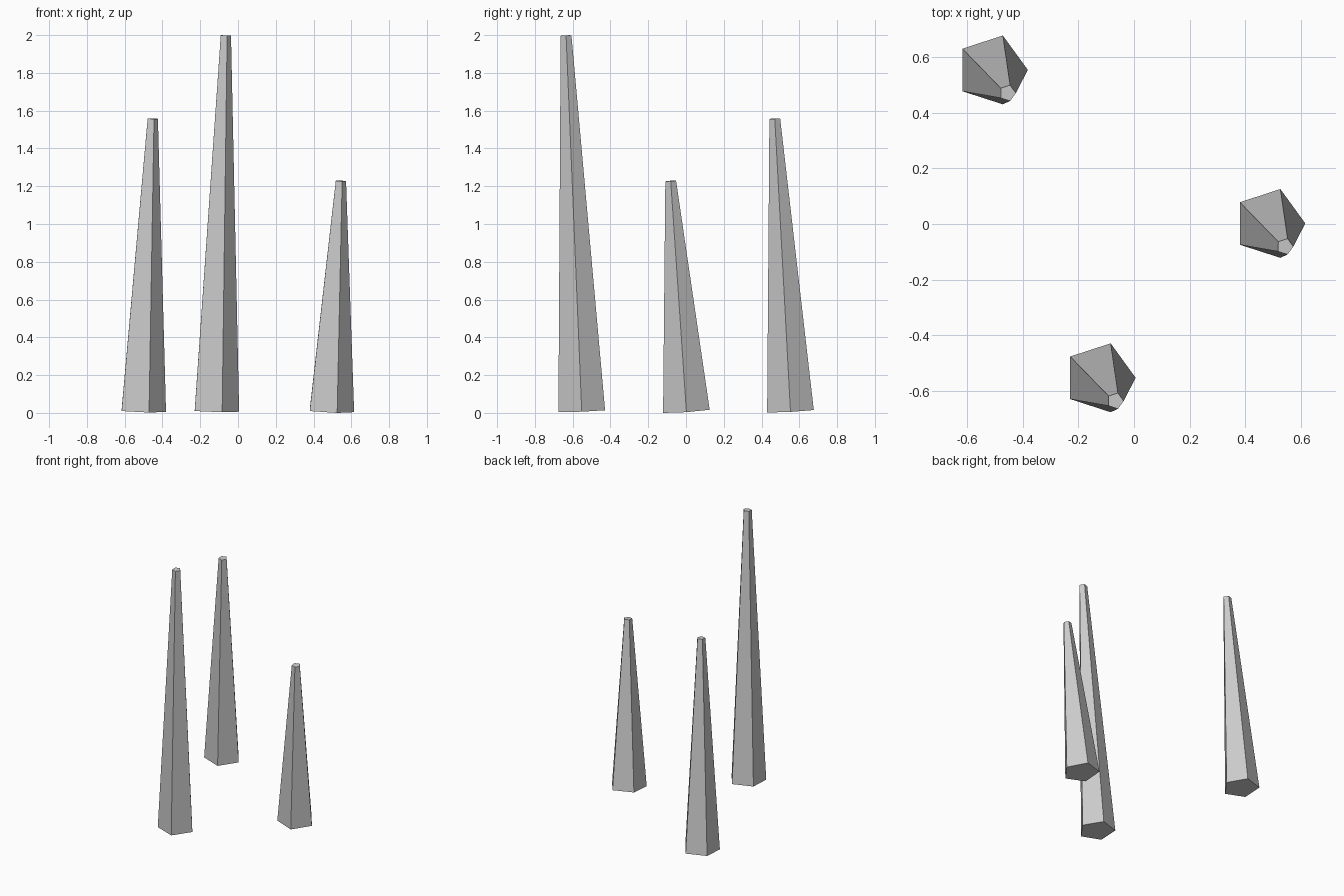
import bpy
from mathutils import Vector, Matrix
from math import pi

if "Cube" in bpy.data.objects:
    bpy.data.objects.remove(bpy.data.objects["Cube"])

LEAN = (0.057, -0.083)   # sideways drift of each tip
BASE_Z = 0.01            # height of each base centre


def spire(name, x, y, top):
    """Five-sided tapered spire leaning from its base centre to its tip."""
    axis = Vector((*LEAN, top - 0.002 - BASE_Z))
    length = axis.length
    bpy.ops.mesh.primitive_cone_add(vertices=5, radius1=0.13, radius2=0.03, depth=length)
    ob = bpy.context.object
    ob.name = name
    # put a corner on +x, move the pivot to the base, then lean
    start = max((v.co for v in ob.data.vertices if v.co.z < 0), key=lambda c: c.y)
    turn = Matrix.Rotation(-start.to_2d().angle_signed(Vector((1, 0)), 0), 4, 'Z')
    tilt = Vector((0, 0, 1)).rotation_difference(axis).to_matrix().to_4x4()
    ob.data.transform(tilt @ turn @ Matrix.Translation((0, 0, length / 2)))
    ob.location = (x, y, BASE_Z)
    return ob


spire("short_spire", 0.485, 0.002, 1.23)
spire("medium_spire", -0.511, 0.553, 1.56)
spire("tall_spire", -0.124, -0.552, 2.0)
